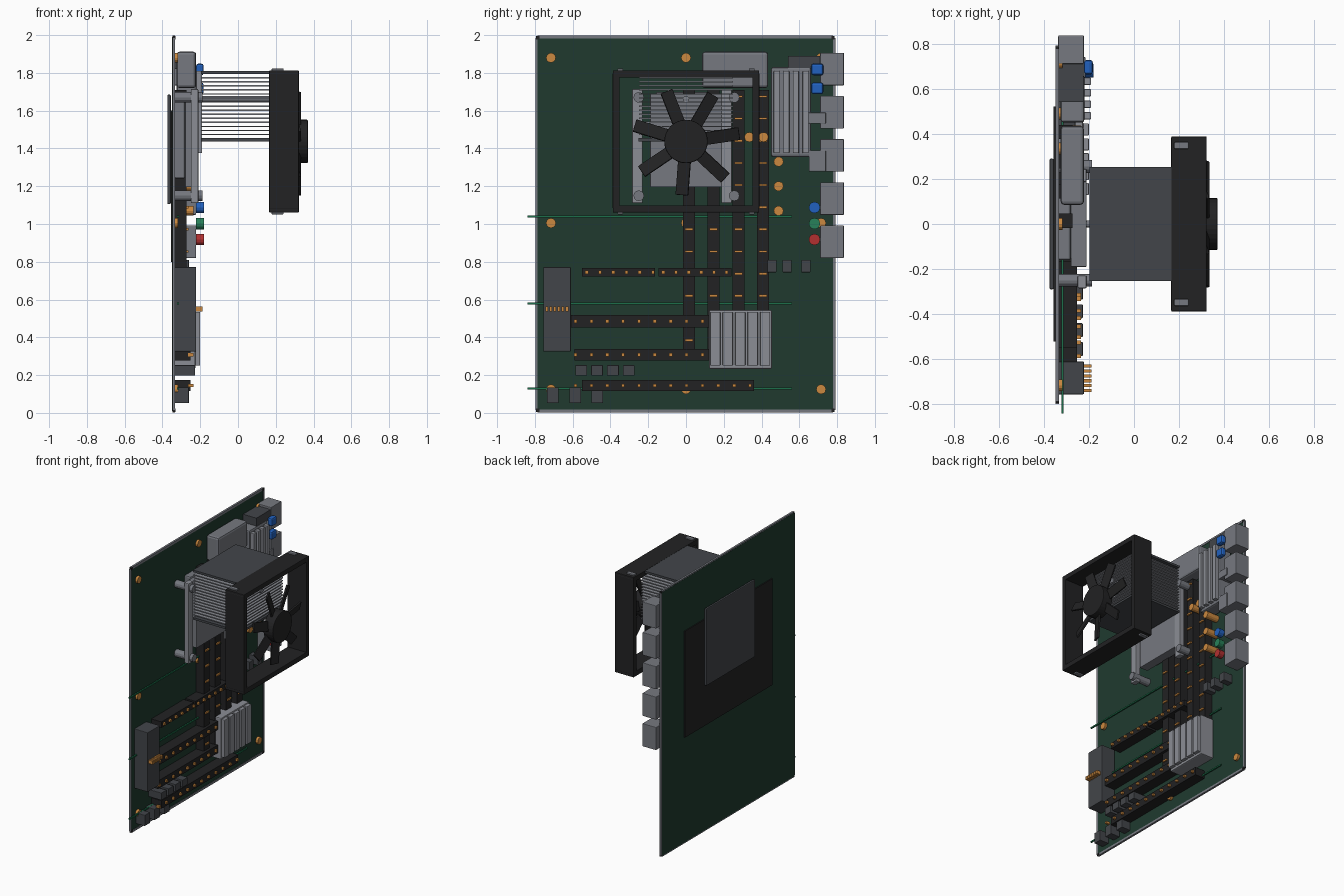
import bpy, bmesh, math
from mathutils import Matrix, Vector


def mat(name, r, g, b):
    m = bpy.data.materials.new(name)
    m.diffuse_color = (r, g, b, 1)
    return m


GREEN = mat("board green", 0.014, 0.042, 0.028)
BLACK = mat("black plastic", 0.016, 0.016, 0.017)
DARK = mat("dark grey", 0.055, 0.06, 0.068)
GREY = mat("port grey", 0.18, 0.19, 0.215)
LIGHT = mat("metal grey", 0.26, 0.27, 0.30)
GOLD = mat("contact orange", 0.60, 0.25, 0.05)
TRACE = mat("trace green", 0.012, 0.16, 0.07)
BLUE = mat("blue", 0.015, 0.12, 0.52)
JACK = mat("jack green", 0.02, 0.22, 0.10)
RED = mat("red", 0.45, 0.03, 0.03)

BASE = -0.336   # front surface of the board


def part(name, material, boxes=(), rods=(), bevel=0.0):
    """boxes: (x0, x1, y0, y1, z0, z1); rods along x: (x0, x1, y, z, radius, sides)"""
    bm = bmesh.new()
    for x0, x1, y0, y1, z0, z1 in boxes:
        m = Matrix.Translation(((x0 + x1) / 2, (y0 + y1) / 2, (z0 + z1) / 2))
        m = m @ Matrix.Diagonal((x1 - x0, y1 - y0, z1 - z0, 1))
        bmesh.ops.create_cube(bm, size=1, matrix=m)
    for x0, x1, y, z, r, n in rods:
        m = Matrix.Translation(((x0 + x1) / 2, y, z)) @ Matrix.Rotation(math.pi / 2, 4, 'Y')
        bmesh.ops.create_cone(bm, cap_ends=True, segments=n, radius1=r, radius2=r,
                              depth=x1 - x0, matrix=m)
    me = bpy.data.meshes.new(name)
    bm.to_mesh(me)
    bm.free()
    me.materials.append(material)
    ob = bpy.data.objects.new(name, me)
    bpy.context.collection.objects.link(ob)
    if bevel:
        b = ob.modifiers.new("bevel", 'BEVEL')
        b.width, b.segments = bevel, 2
    return ob


def block(x0, x1, y, z, w, h):
    return (x0, x1, y - w / 2, y + w / 2, z - h / 2, z + h / 2)


# Board with a pale edge trim
part("board", GREEN, [(-0.349, BASE, -0.79, 0.782, 0.01, 1.99)])
part("board_trim", GREY,
     [(-0.348, BASE + 0.003, -0.785, 0.777, z, z + 0.017) for z in (0.002, 1.981)] +
     [(-0.348, BASE + 0.003, y0, y1, 0.015, 1.985) for y0, y1 in ((-0.798, -0.787), (0.777, 0.792))])
part("board_corners", BLACK, [block(-0.348, BASE + 0.004, y, z, 0.018, 0.018)
                              for y in (-0.785, 0.778) for z in (0.013, 1.987)])

# Plates on the rear
part("rear_insulator", BLACK, [(-0.356, -0.349, -0.52, 0.52, 0.80, 1.60)])
part("rear_plate", DARK, [(-0.374, -0.356, -0.29, 0.29, 1.105, 1.685)], bevel=0.006)

# Mounting holes and capacitors
part("mounting_rings", GOLD, rods=[(BASE, -0.318, y, z, 0.026, 12)
                                   for y in (-0.715, 0, 0.715) for z in (0.125, 1.005, 1.88)])
part("capacitors", GOLD, rods=[(BASE, -0.235, y, z, 0.026, 12) for y, z in
                               ((0.49, 1.07), (0.49, 1.2), (0.49, 1.33), (0.41, 1.46), (0.335, 1.46))])

# Long trace rods running past the board edge
part("trace_rods", TRACE, [block(-0.322, -0.312, -0.14, z, 1.4, 0.01) for z in (0.13, 0.58, 1.04)])

# Memory slots with contacts
ram_y = [0.015 + 0.131 * i for i in range(4)]
part("memory_slots", BLACK, [(BASE, -0.272, y - 0.032, y + 0.032, 0.335, 1.71) for y in ram_y])
part("memory_contacts", GOLD, [block(-0.275, -0.262, y, 0.385 + 0.1173 * i, 0.042, 0.012)
                               for y in ram_y for i in range(12)])

# Expansion slots: y0, y1, z, height, first pin, pin count, pin spacing
slots = ((-0.55, -0.165, 0.745, 0.045, -0.525, 6, 0.07),
         (-0.145, 0.24, 0.745, 0.045, -0.12, 6, 0.067),
         (-0.61, 0.25, 0.485, 0.064, -0.585, 9, 0.084),
         (-0.59, 0.25, 0.308, 0.06, -0.585, 9, 0.084),
         (-0.55, 0.36, 0.145, 0.06, -0.585, 12, 0.084))
part("expansion_slots", BLACK, [(BASE, -0.252, a, b, z - h / 2, z + h / 2)
                                for a, b, z, h, *_ in slots])
part("expansion_contacts", GOLD, [block(-0.265, -0.236, p + s * i, z, 0.017, 0.017)
                                  for _, _, z, _, p, n, s in slots for i in range(n)])

# Power connector with pins
part("power_connector", DARK, [(BASE, -0.222, -0.755, -0.61, 0.325, 0.772)], bevel=0.004)
part("power_pins", GOLD, [block(-0.225, -0.188, -0.738 + 0.0216 * i, 0.55, 0.014, 0.026)
                          for i in range(6)])

# Small headers
part("headers", DARK,
     [block(BASE, -0.227, -0.555 + 0.084 * i, 0.225, 0.062, 0.055) for i in range(4)] +
     [block(BASE, -0.26, y, 0.093, 0.062, 0.082) for y in (-0.705, -0.587, -0.47)] +
     [block(BASE, -0.26, y, 0.777, 0.048, 0.066) for y in (0.455, 0.535, 0.635)], bevel=0.003)

# Rear port row
part("ports", GREY, [block(BASE, -0.222, 0.773, 1.82 - 0.2285 * i, 0.126, 0.172) for i in range(5)],
     bevel=0.004)
part("port_sides", GREY, [(BASE, -0.215, 0.65, 0.74, 1.278, 1.39),
                          (BASE, -0.215, 0.65, 0.74, 1.532, 1.59)], bevel=0.004)
part("corner_power_socket", DARK, [(BASE, -0.225, 0.54, 0.71, 1.82, 1.89)])
part("blue_ports", BLUE, [block(-0.222, -0.182, 0.695, z, 0.064, 0.062) for z in (1.818, 1.718)],
     bevel=0.012)
for label, m, z in (("blue", BLUE, 1.087), ("green", JACK, 1.002), ("red", RED, 0.918)):
    part(label + "_audio_jack", m, rods=[(-0.222, -0.18, 0.68, z, 0.03, 12)])

# Heatsinks
part("upper_heatsink", GREY, [(-0.325, -0.222, 0.085, 0.435, 1.72, 1.912)], bevel=0.015)
part("side_heatsink", GREY, [(-0.325, -0.22, 0.45, 0.662, 1.355, 1.83)], bevel=0.012)
part("side_heatsink_ribs", LIGHT, [(-0.225, -0.19, y - 0.016, y + 0.016, 1.375, 1.81)
                                   for y in (0.48, 0.531, 0.582, 0.633)], bevel=0.004)
part("chipset_heatsink", LIGHT, [(BASE, -0.225, 0.122, 0.455, 0.232, 0.545)], bevel=0.008)
part("chipset_ribs", LIGHT, [(-0.23, -0.2, 0.128 + 0.066 * i, 0.182 + 0.066 * i, 0.25, 0.535)
                             for i in range(5)], bevel=0.004)

# Processor socket, bracket bars and posts
part("socket_base", GREY, [(BASE, -0.28, -0.16, 0.16, 1.24, 1.70)], bevel=0.01)
part("socket_frame", GREY, [(-0.28, -0.21, -0.19, 0.19, 1.195, 1.69)], bevel=0.004)
part("bracket_bars", LIGHT, [(-0.25, -0.21, y - 0.028, y + 0.028, 1.11, 1.715) for y in (-0.257, 0.215)],
     bevel=0.006)
part("bracket_posts", GREY, rods=[(BASE, -0.187, y, z, 0.028, 12)
                                  for y in (-0.25, 0.255) for z in (1.15, 1.67)])

# Cooler fin stack with a heat pipe
N = 17
part("cooler_fins", LIGHT, [block(-0.195, 0.2, 0, 1.452 + 0.0215 * i, 0.5, 0.007)
                            for i in range(1, N - 1)])
part("cooler_end_plates", DARK, [block(-0.197, 0.2, 0, z, 0.505, 0.016) for z in (1.446, 1.803)])
part("heat_pipe", GREY, rods=[(-0.215, 0.2, 0, 1.662, 0.016, 12)])

# Fan frame with corner pads
C = 1.437
part("fan_frame", BLACK,
     [(0.165, 0.322, -0.387, 0.387, C + s * 0.357 - 0.019, C + s * 0.357 + 0.019) for s in (-1, 1)] +
     [(0.165, 0.322, s * 0.37 - 0.018, s * 0.37 + 0.018, 1.08, 1.80) for s in (-1, 1)], bevel=0.004)
part("fan_pads", GREY, [block(0.178, 0.242, sy * 0.348, C + sz * 0.375, 0.03, 0.022)
                        for sy in (-1, 1) for sz in (-1, 1)], bevel=0.004)

# Fan hub and seven pitched blades
part("fan_hub", BLACK, rods=[(0.29, 0.37, 0, C, 0.115, 32)], bevel=0.005)
for k in range(7):
    blade = part("fan_blade", BLACK, [(-0.007, 0.007, 0.08, 0.285, -0.035, 0.035)], bevel=0.004)
    blade.matrix_world = (Matrix.Translation((0.318, 0, C))
                          @ Matrix.Rotation(math.radians(8.5 + 360 / 7 * k), 4, 'X')
                          @ Matrix.Rotation(math.radians(18), 4, 'Y'))
